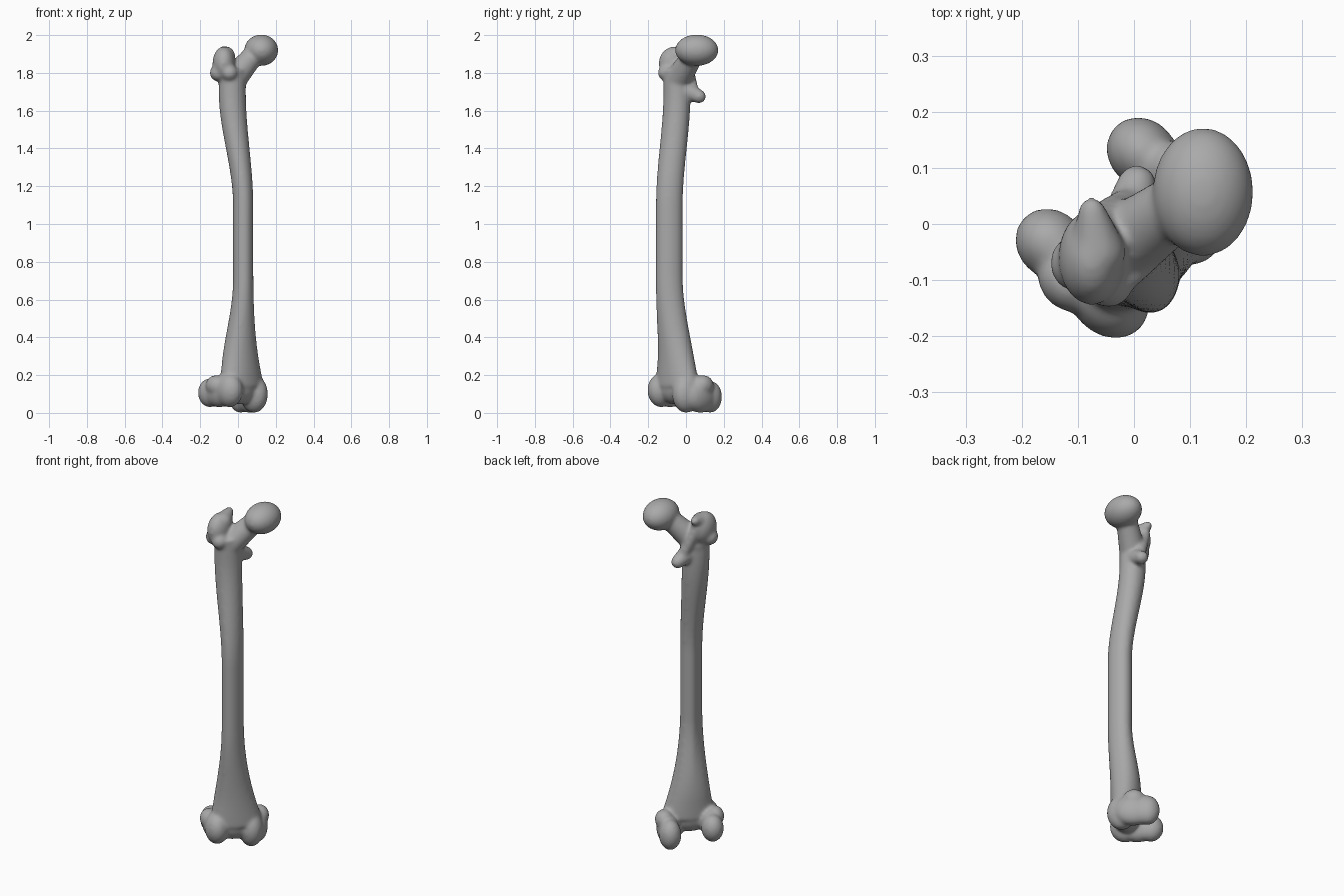
import bpy, bmesh, math
from mathutils import Vector, Matrix

cube = bpy.data.objects.get("Cube")
if cube:
    bpy.data.objects.remove(cube, do_unlink=True)

bone_mat = bpy.data.materials.new("bone grey")
bone_mat.use_nodes = True
grey = (.4, .4, .4, 1)
bone_mat.diffuse_color = grey
bone_mat.node_tree.nodes["Principled BSDF"].inputs["Base Color"].default_value = grey

bm = bmesh.new()
# The knee end is turned against the world axes
knee_twist = math.radians(45)
knee_turn = Matrix.Rotation(knee_twist, 3, 'Z')


def knee_point(inward, backward, height):
    """Point given along the knee's own axes."""
    return knee_turn @ Vector((inward, backward, height))


def add_blob(center, radii, yaw=0):
    """Ellipsoid with an optional turn about the vertical."""
    placement = (Matrix.Translation(center)
                 @ Matrix.Rotation(yaw, 4, 'Z')
                 @ Matrix.Diagonal((*radii, 1)))
    bmesh.ops.create_uvsphere(bm, u_segments=32, v_segments=20,
                              radius=1, matrix=placement)


def add_rod(start, end, start_radius, end_radius, steps=10):
    """Tapered round rod made of closely spaced balls."""
    start, end = Vector(start), Vector(end)
    for step in range(steps + 1):
        part = step / steps
        radius = start_radius + (end_radius - start_radius) * part
        add_blob(start.lerp(end, part), (radius, radius, radius))


def ramp(value, low, high):
    """Straight rise from nothing at low to one at high; low may be the larger."""
    return min(max((value - low) / (high - low), 0), 1)


def smooth_ramp(value, low, high):
    part = ramp(value, low, high)
    return part * part * (3 - 2 * part)


def shaft_ring(height, sides=48):
    """Skewed ellipse with a ridge along its back, flaring towards both ends."""
    flare = ramp(height, .75, .15) ** 2
    upper = smooth_ramp(height, 1.1, 1.7)
    lower = smooth_ramp(height, .7, .25)
    middle = (1 - upper) * (1 - lower)
    inward = -.043 - .012 * upper + .025 * flare
    backward = -.082 + .07 * upper + .036 * lower
    half_width = .062 + .08 * flare + .012 * upper
    half_depth = .064 + .018 * lower + .006 * upper
    ring = []
    for side in range(sides):
        angle = math.tau * side / sides
        from_ridge = (angle - math.pi / 2) / .3
        swell = 1 + .1 * middle * math.exp(-from_ridge ** 2)
        across = half_width * swell * math.cos(angle)
        along = half_depth * swell * math.sin(angle + .28 * middle)
        ring.append(bm.verts.new(
            knee_point(inward + across, backward + along, height)))
    return ring


# Shaft
bottom, top, levels = .14, 1.82, 40
rings = [shaft_ring(bottom + (top - bottom) * level / levels)
         for level in range(levels + 1)]
for below, above in zip(rings, rings[1:]):
    for side in range(len(below)):
        last = side - 1
        bm.faces.new((below[last], below[side], above[side], above[last]))
bm.faces.new(rings[0][::-1])
bm.faces.new(rings[-1])

# Ball of the hip and its neck
hip_ball = Vector((.123, .057, 1.92))
add_blob(hip_ball, (.09, .115, .083))
add_rod((-.03, -.045, 1.76), hip_ball - Vector((.04, .02, .025)), .072, .056)

# Large upper knob, its hooked tip and its outer and front swellings
knob = Vector((-.075, -.06, 1.85))
add_blob(knob, (.06, .085, .09))
add_rod(knob + Vector((.01, .01, .04)), knob + Vector((0, .085, .07)), .05, .024)
for shift in ((-.03, -.01, -.05), (.03, -.04, -.05)):
    add_blob(knob + Vector(shift), (.045, .05, .045))

# Small rear knob and the crest leading down to it
rear_knob = Vector((.005, .07, 1.675))
add_rod((-.02, -.03, 1.72), rear_knob, .055, .036)
add_rod(knob + Vector((0, .06, .02)), rear_knob + Vector((-.01, -.03, .025)), .03, .03)


def add_knuckle(inward, front_inward, bump_inward, base, rise):
    """Rounded knee knuckle: front lip, middle, rear roller and side bump."""
    front_height, rear_height = base + rise, base + rise * .85
    for center, radii in (
        ((front_inward, -.06, base + rise), (.066, .08, rise)),
        ((inward, .01, base + rise * .9), (.06, .11, rise * .9)),
        ((inward, .08, base + rise * .85), (.06, .067, rise * .85)),
        ((bump_inward, .01, .145), (.05, .06, .055)),
    ):
        add_blob(knee_point(*center), radii, knee_twist)


# Outer and inner knuckles with the bridge between them
add_knuckle(inward=-.13, front_inward=-.125, bump_inward=-.155, base=.03, rise=.09)
add_knuckle(inward=.1, front_inward=.06, bump_inward=.12, base=0, rise=.1)
add_blob(knee_point(-.03, -.045, .13), (.12, .075, .085), knee_twist)

# Fuse everything into one smooth surface
mesh = bpy.data.meshes.new("thigh_bone")
bm.to_mesh(mesh)
bm.free()
mesh.materials.append(bone_mat)
bone = bpy.data.objects.new("thigh_bone", mesh)
bpy.context.collection.objects.link(bone)
fuse = bone.modifiers.new("fuse", 'REMESH')
fuse.mode = 'VOXEL'
fuse.voxel_size = .008
fuse.use_smooth_shade = True
soften = bone.modifiers.new("soften", 'SMOOTH')
soften.factor = .5
soften.iterations = 14
